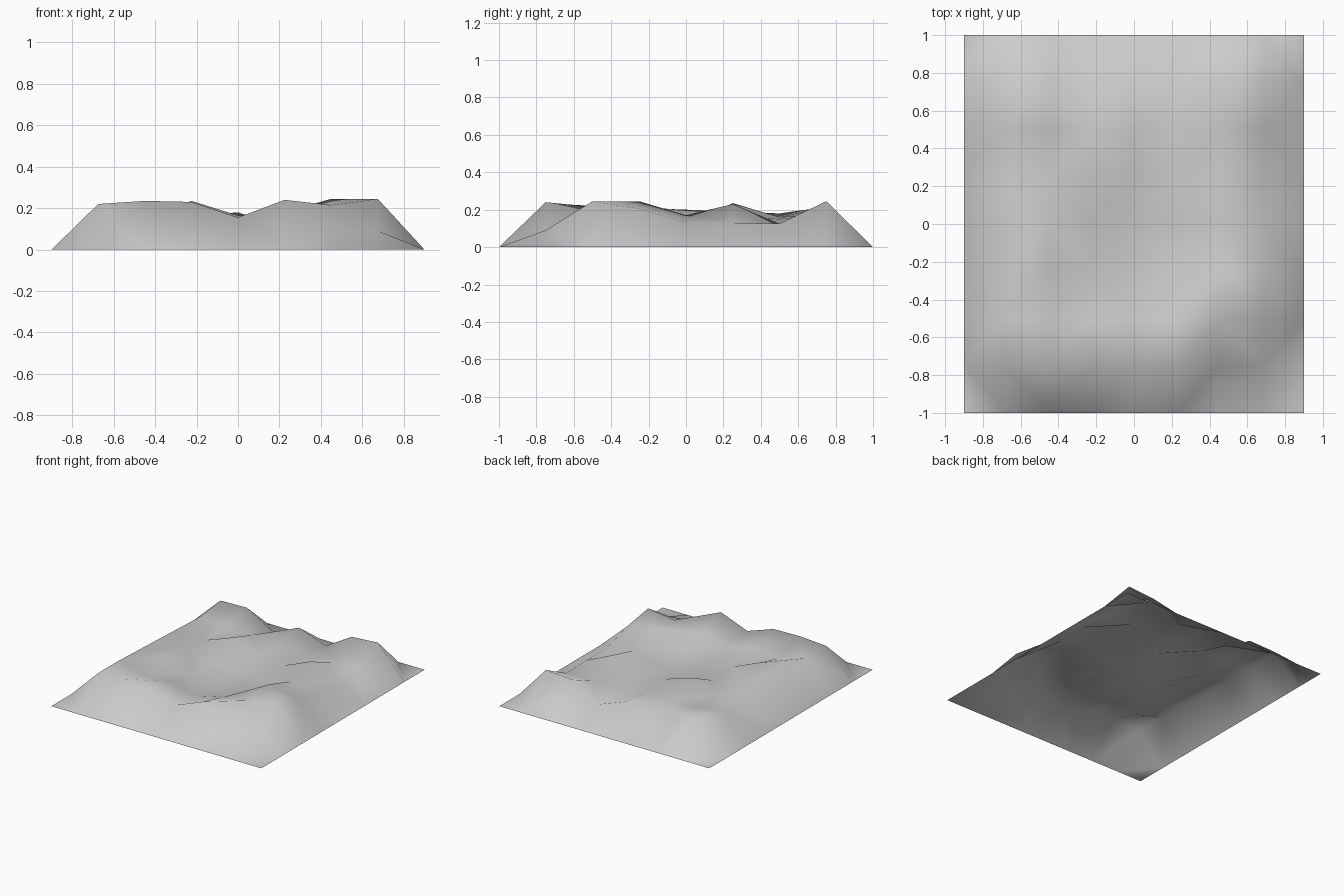
import bpy
import bmesh

# Remove the default cube
cube = bpy.data.objects.get("Cube")
if cube:
    bpy.data.objects.remove(cube, do_unlink=True)

# Ground size and inner heights in hundredths, front row first, x rising
WIDTH, DEPTH, CELLS = 1.8, 2.0, 8
HEIGHTS = [
    [22, 23.5, 23, 15.5, 24, 9, 9],
    [22, 16, 18, 13, 18, 21.5, 24.5],
    [21, 22, 13, 11, 12, 24.5, 20.5],
    [20, 19.5, 12, 12, 12, 17, 13],
    [19, 15.5, 23.5, 16.5, 14, 23, 13],
    [18, 16, 16, 15, 12, 12.5, 12.5],
    [21, 21.5, 9, 18, 10, 23, 24.5],
]


def height(column, row):
    """Height of a grid point; the outer rim lies on the ground."""
    if column in (0, CELLS) or row in (0, CELLS):
        return 0.0
    return HEIGHTS[row - 1][column - 1] / 100


def make_material(name, colour):
    material = bpy.data.materials.new(name)
    material.use_nodes = True
    material.diffuse_color = colour
    shader = material.node_tree.nodes["Principled BSDF"]
    shader.inputs["Base Color"].default_value = colour
    return material


def add_cell(bm, a, b, c, d):
    """Split one grid cell into two triangles along its shorter diagonal."""
    if (a.co - c.co).length <= (b.co - d.co).length:
        corners = (a, b, c), (a, c, d)
    else:
        corners = (a, b, d), (b, c, d)
    for triangle in corners:
        bm.faces.new(triangle).smooth = True


# Hilly terrain sheet, open underneath
bm = bmesh.new()
grid = [
    [
        bm.verts.new((
            (column / CELLS - 0.5) * WIDTH,
            (row / CELLS - 0.5) * DEPTH,
            height(column, row),
        ))
        for column in range(CELLS + 1)
    ]
    for row in range(CELLS + 1)
]
for near, far in zip(grid, grid[1:]):
    for i in range(CELLS):
        add_cell(bm, near[i], near[i + 1], far[i + 1], far[i])

mesh = bpy.data.meshes.new("terrain")
bm.to_mesh(mesh)
bm.free()
mesh.materials.append(make_material("stone grey", (0.6, 0.6, 0.6, 1.0)))
terrain = bpy.data.objects.new("terrain", mesh)
bpy.context.collection.objects.link(terrain)
